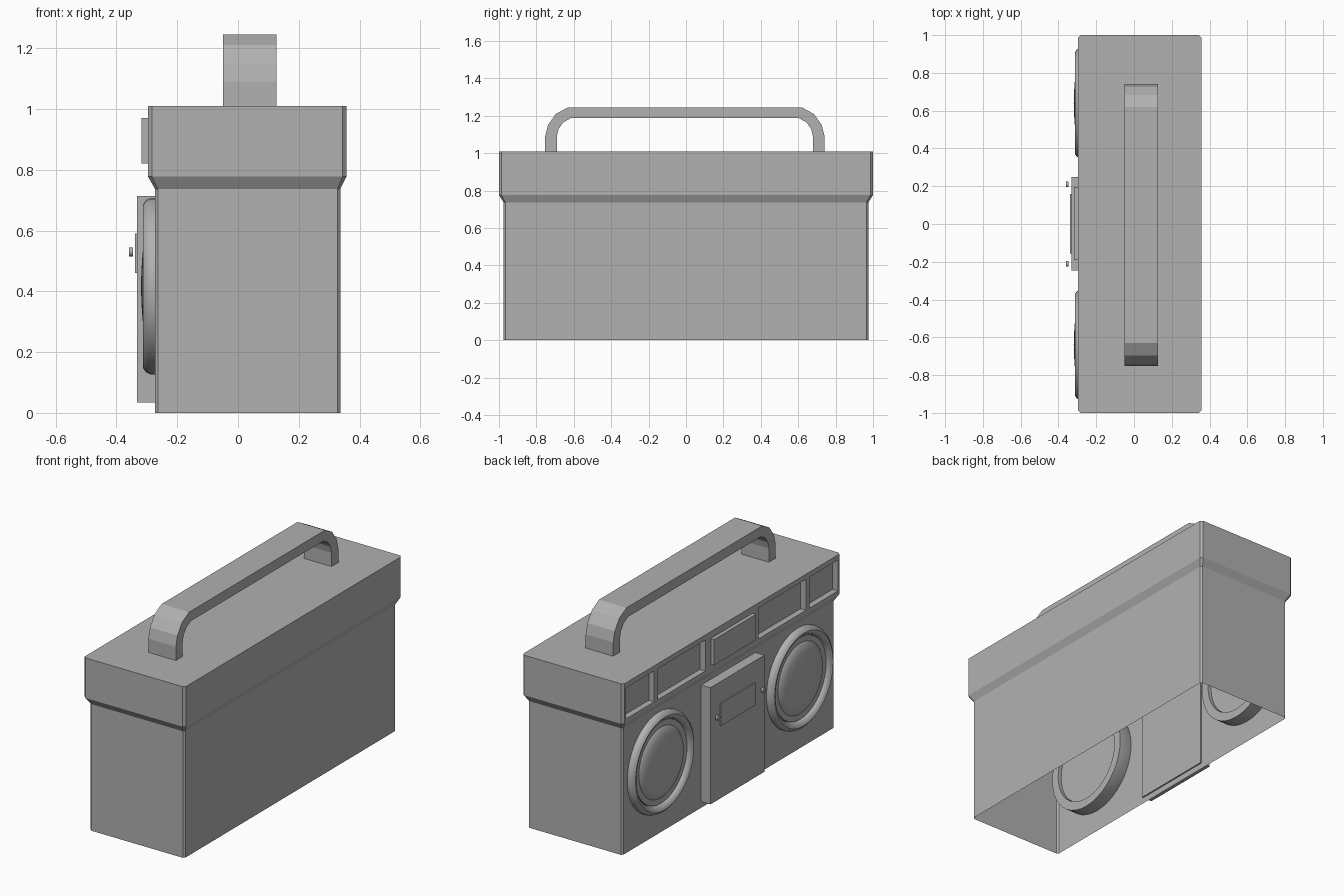
import bpy, bmesh, math

if "Cube" in bpy.data.objects:
    bpy.data.objects.remove(bpy.data.objects["Cube"])

grey = bpy.data.materials.new("dark_grey")
grey.diffuse_color = (0.44, 0.44, 0.44, 1)
grey.use_nodes = True
grey.node_tree.nodes["Principled BSDF"].inputs["Base Color"].default_value = grey.diffuse_color

def finish(name, bm, smooth=False):
    bmesh.ops.recalc_face_normals(bm, faces=bm.faces)
    me = bpy.data.meshes.new(name)
    bm.to_mesh(me)
    bm.free()
    me.materials.append(grey)
    ob = bpy.data.objects.new(name, me)
    bpy.context.collection.objects.link(ob)
    if smooth:
        bpy.context.view_layer.objects.active = ob
        ob.select_set(True)
        bpy.ops.object.shade_smooth_by_angle(angle=math.radians(35))
        ob.select_set(False)
    return ob

def box(name, x0, x1, y0, y1, z0, z1):
    bm = bmesh.new()
    bmesh.ops.create_cube(bm, size=1)
    for v in bm.verts:
        v.co = ((x0 + x1) / 2 + v.co.x * (x1 - x0),
                (y0 + y1) / 2 + v.co.y * (y1 - y0),
                (z0 + z1) / 2 + v.co.z * (z1 - z0))
    return finish(name, bm)

def lathe(name, profile, y, z, seg=40, closed=False):
    # profile of (radius, x) spun around an axis parallel to x
    bm = bmesh.new()
    vs = [bm.verts.new((x, y + r, z)) for r, x in profile]
    pairs = list(zip(vs, vs[1:])) + ([(vs[-1], vs[0])] if closed else [])
    edges = [bm.edges.new(p) for p in pairs]
    bmesh.ops.spin(bm, geom=vs + edges, cent=(0, y, z), axis=(1, 0, 0),
                   angle=2 * math.pi, steps=seg, use_duplicate=False)
    bmesh.ops.remove_doubles(bm, verts=bm.verts, dist=1e-4)
    return finish(name, bm, True)

# Case: open-bottomed shell lofted through chamfered rectangles
X0, X1, ZT = -0.296, 0.357, 1.01
ZB = 0.777
def section(x0, x1, y, c, z):
    return [(x0, y - c, z), (x0 + c, y, z), (x1 - c, y, z), (x1, y - c, z),
            (x1, -y + c, z), (x1 - c, -y, z), (x0 + c, -y, z), (x0, -y + c, z)]
levels = [section(-0.273, 0.337, 0.975, 0.01, 0), section(-0.273, 0.337, 0.975, 0.01, 0.737),
          section(X0, X1, 1.0, 0.013, ZB), section(X0, X1, 1.0, 0.013, ZT)]
bm = bmesh.new()
rings = [[bm.verts.new(p) for p in lv] for lv in levels]
for k, (a, b) in enumerate(zip(rings, rings[1:])):
    for i in range(8):
        if k == 2 and i == 7:
            continue                      # window band is filled in below
        j = (i + 1) % 8
        bm.faces.new((a[i], b[i], b[j], a[j]))
bm.faces.new(rings[-1][::-1])

# Upper front band with four recessed windows
def quad(*pts):
    bm.faces.new([bm.verts.new(p) for p in pts])
cuts = [-0.987, -0.975, -0.715, -0.68, -0.245, 0.245, 0.68, 0.715, 0.975, 0.987]
zl, zh, xr = 0.80, 0.98, X0 + 0.035
for i, (a, b) in enumerate(zip(cuts, cuts[1:])):
    for z0, z1 in ((ZB, zl), (zl, zh), (zh, ZT)):
        window = z0 == zl and i in (1, 3, 5, 7)
        x = xr if window else X0
        quad((x, a, z0), (x, a, z1), (x, b, z1), (x, b, z0))
        if window:
            quad((X0, a, zl), (xr, a, zl), (xr, b, zl), (X0, b, zl))
            quad((X0, a, zh), (X0, b, zh), (xr, b, zh), (xr, a, zh))
            quad((X0, a, zl), (X0, a, zh), (xr, a, zh), (xr, a, zl))
            quad((X0, b, zl), (xr, b, zl), (xr, b, zh), (X0, b, zh))
bmesh.ops.remove_doubles(bm, verts=bm.verts, dist=1e-4)
finish("case", bm)

# Carrying handle: faceted arch extruded in x
outer = [(0.747, 1.0), (0.747, 1.09), (0.732, 1.15), (0.69, 1.21), (0.625, 1.245)]
inner = [(0.685, 1.0), (0.685, 1.09), (0.675, 1.13), (0.65, 1.165), (0.61, 1.187)]
def arch(h):
    return [(y - 0.006, z) for y, z in h] + [(-y - 0.006, z) for y, z in reversed(h)]
po, pi = arch(outer), arch(inner)
bm = bmesh.new()
grid = [[bm.verts.new((x, y, z)) for y, z in p]
        for x, p in ((-0.05, po), (0.127, po), (0.127, pi), (-0.05, pi))]
for k in range(4):
    a, b = grid[k], grid[(k + 1) % 4]
    for i in range(len(a) - 1):
        bm.faces.new((a[i], b[i], b[i + 1], a[i + 1]))
for i in (0, -1):
    bm.faces.new([g[i] for g in grid])
finish("handle", bm)

# Speakers and small knobs, mirrored left and right
ring = [(0.29, -0.195), (0.29, -0.29), (0.283, -0.303), (0.27, -0.312), (0.257, -0.308),
        (0.245, -0.295), (0.24, -0.28), (0.24, -0.195)]
dome = [(0, -0.215), (0.238, -0.215), (0.238, -0.288), (0.205, -0.288), (0.195, -0.297),
        (0.16, -0.307), (0.11, -0.314), (0.05, -0.318), (0, -0.319)]
knob = [(0, -0.346), (0.015, -0.346), (0.015, -0.359), (0, -0.359)]
for side, s in (("left", 1), ("right", -1)):
    lathe("speaker_ring_" + side, ring, 0.64 * s, 0.417, closed=True)
    lathe("speaker_dome_" + side, dome, 0.64 * s, 0.417)
    lathe("knob_" + side, knob, 0.21 * s, 0.53, seg=12)

# Centre panel, its cover plate and the display above
box("tape_panel", -0.332, -0.265, -0.247, 0.25, 0.035, 0.714)
box("tape_cover", -0.339, -0.32, -0.155, 0.16, 0.46, 0.59)
box("display", -0.318, -0.28, -0.19, 0.195, 0.82, 0.97)
